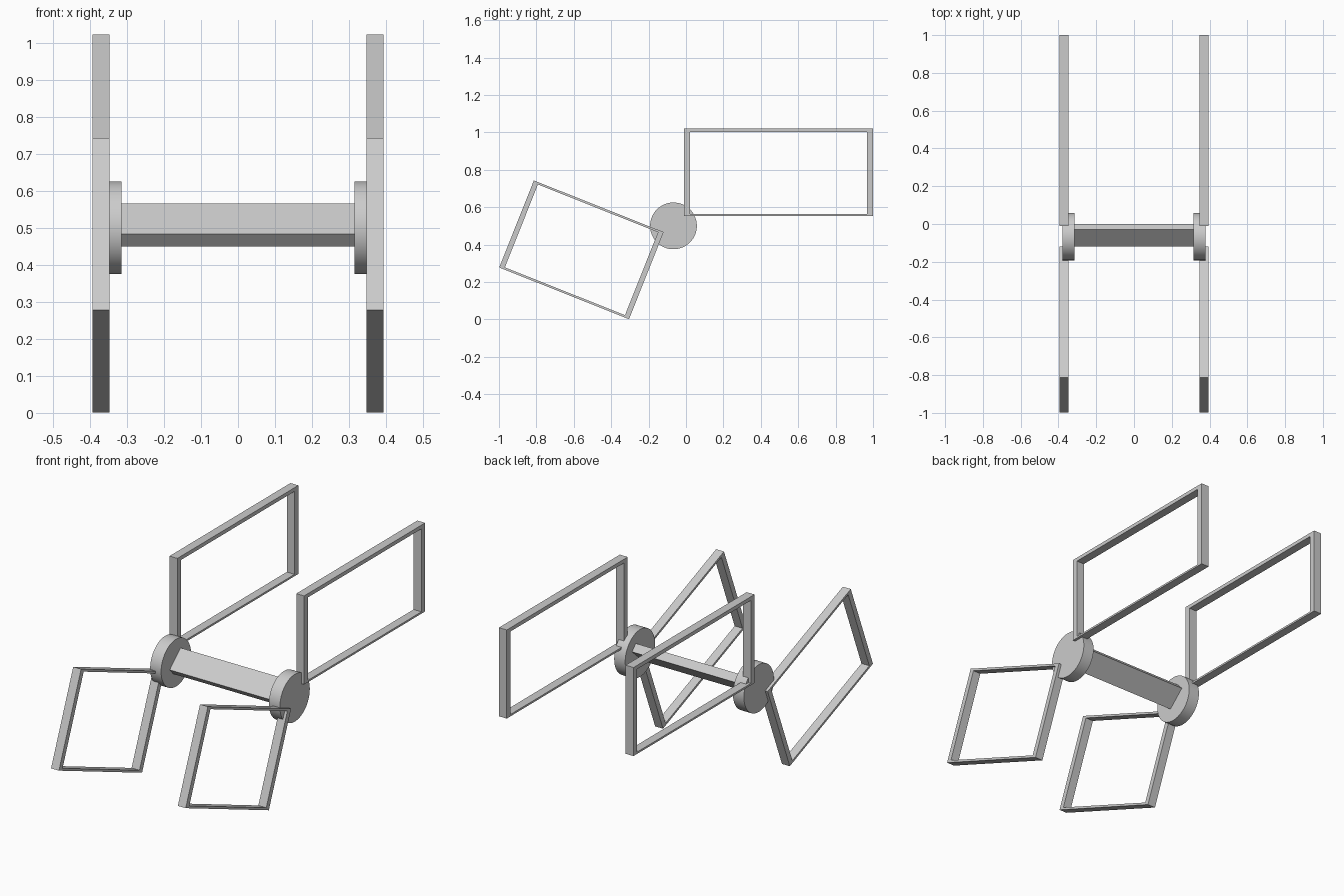
import bpy
import bmesh
from math import radians
from mathutils import Matrix

cube = bpy.data.objects.get("Cube")
if cube:
    bpy.data.objects.remove(cube, do_unlink=True)

grey = bpy.data.materials.new("plain grey")
grey.use_nodes = True
colour = (0.6, 0.6, 0.6, 1)
grey.diffuse_color = colour
grey.node_tree.nodes["Principled BSDF"].inputs["Base Color"].default_value = colour


def finish(name, bm, matrix):
    """Turn a bmesh into a placed, coloured object."""
    bmesh.ops.transform(bm, matrix=matrix, verts=bm.verts)
    bmesh.ops.recalc_face_normals(bm, faces=bm.faces)
    mesh = bpy.data.meshes.new(name)
    bm.to_mesh(mesh)
    bm.free()
    mesh.materials.append(grey)
    obj = bpy.data.objects.new(name, mesh)
    bpy.context.collection.objects.link(obj)
    return obj


def corners(y0, y1, z0, z1):
    return [(y0, z0), (y1, z0), (y1, z1), (y0, z1)]


def frame(name, x, y, z, length, height, tilt, post, bottom, top, width=0.046):
    """Open rectangular frame in the side plane, centred at (x, y, z)."""
    a, b = length / 2, height / 2
    outer = corners(-a, a, -b, b)
    inner = corners(-a + post, a - post, -b + bottom, b - top)
    bm = bmesh.new()
    rings = [[bm.verts.new((-width / 2, *p)) for p in ring] for ring in (outer, inner)]
    for i in range(4):
        j = (i + 1) % 4
        bm.faces.new((rings[0][i], rings[0][j], rings[1][j], rings[1][i]))
    swept = bmesh.ops.extrude_face_region(bm, geom=bm.faces[:], use_keep_orig=True)
    moved = [v for v in swept["geom"] if isinstance(v, bmesh.types.BMVert)]
    bmesh.ops.translate(bm, verts=moved, vec=(width, 0, 0))
    return finish(name, bm, Matrix.Translation((x, y, z)) @ Matrix.Rotation(radians(tilt), 4, "X"))


for side, s in (("left", 1), ("right", -1)):
    # Upright rear frame and tilted front frame
    frame(f"{side}_rear_frame", s * 0.3705, 0.495, 0.787, 1.01, 0.468, 0, 0.031, 0.01, 0.02)
    frame(f"{side}_front_frame", s * 0.3705, -0.559, 0.372, 0.747, 0.501, -21.7, 0.028, 0.012, 0.012)

    # Round hub
    bm = bmesh.new()
    bmesh.ops.create_cone(bm, cap_ends=True, segments=64, radius1=0.125, radius2=0.125, depth=0.064)
    hub = finish(f"{side}_hub", bm, Matrix.Translation((s * 0.347, -0.067, 0.5)) @ Matrix.Rotation(radians(90), 4, "Y"))
    bpy.ops.object.select_all(action="DESELECT")
    hub.select_set(True)
    bpy.context.view_layer.objects.active = hub
    bpy.ops.object.shade_smooth_by_angle(angle=radians(40))

# Flat tilted crossbar between the hubs
bm = bmesh.new()
bmesh.ops.create_cube(bm, size=1, matrix=Matrix.Diagonal((0.64, 0.122, 0.045, 1)))
finish("crossbar", bm, Matrix.Translation((0, -0.06, 0.5075)) @ Matrix.Rotation(radians(42.5), 4, "X"))
